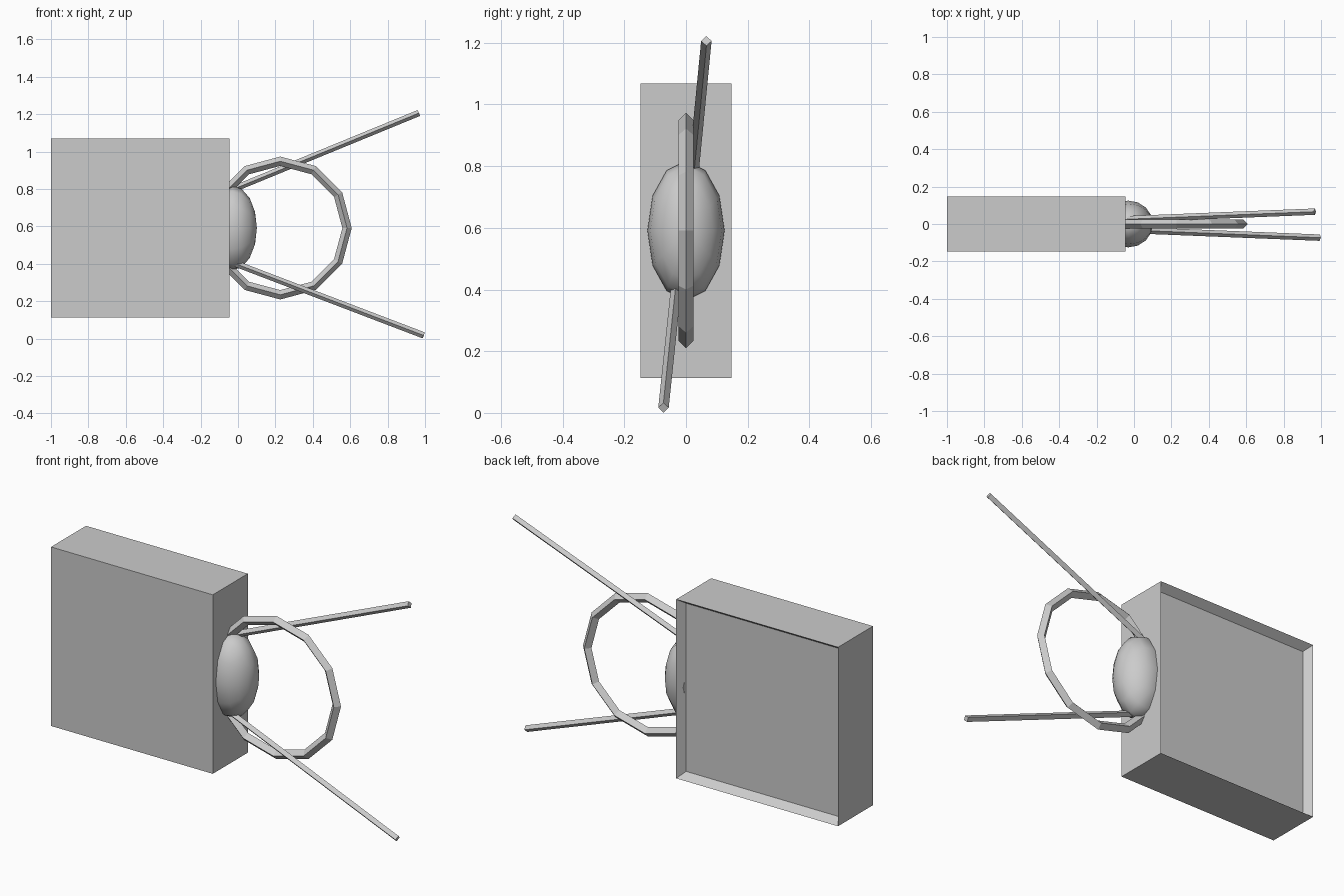
import bpy, bmesh, math
from mathutils import Vector, Matrix

if "Cube" in bpy.data.objects:
    bpy.data.objects.remove(bpy.data.objects["Cube"])


def add_object(name, bm):
    mesh = bpy.data.meshes.new(name)
    bmesh.ops.recalc_face_normals(bm, faces=bm.faces)
    bm.to_mesh(mesh)
    bm.free()
    obj = bpy.data.objects.new(name, mesh)
    bpy.context.collection.objects.link(obj)
    return obj


def rod(name, start, end, radius):
    # four-sided bar with its edges turned up, down and sideways
    a, b = Vector(start), Vector(end)
    turn = (b - a).to_track_quat('Z', 'Y').to_matrix().to_4x4()
    bm = bmesh.new()
    bmesh.ops.create_cone(bm, cap_ends=True, segments=4, radius1=radius, radius2=radius,
                          depth=(b - a).length, matrix=Matrix.Translation((a + b) / 2) @ turn)
    return add_object(name, bm)


# Square case with a recessed back panel
bm = bmesh.new()
bmesh.ops.create_cube(bm, size=1, matrix=Matrix.Translation((-0.523, 0, 0.591))
                      @ Matrix.Diagonal((0.955, 0.295, 0.955, 1)))
bm.normal_update()
back = max(bm.faces, key=lambda f: f.normal.y)
bmesh.ops.inset_region(bm, faces=[back], thickness=0.041)
bmesh.ops.translate(bm, verts=back.verts, vec=(0, -0.042, 0))
add_object("case", bm)

# Bulging dome on the side of the case, its pole facing +x
bm = bmesh.new()
bmesh.ops.create_uvsphere(bm, u_segments=12, v_segments=8, radius=1,
                          matrix=Matrix.Translation((-0.03, 0, 0.591))
                          @ Matrix.Diagonal((0.131, 0.125, 0.226, 1))
                          @ Matrix.Rotation(math.pi / 2, 4, 'Y'))
bmesh.ops.bisect_plane(bm, geom=bm.verts[:] + bm.edges[:] + bm.faces[:],
                       plane_co=(-0.07, 0, 0), plane_no=(-1, 0, 0), clear_outer=True)
for f in bm.faces:
    f.smooth = True
add_object("dome", bm)

# Twelve-sided upright ring
bpy.ops.mesh.primitive_torus_add(location=(0.226, 0, 0.591), rotation=(math.pi / 2, 0, 0),
                                 major_segments=12, minor_segments=4,
                                 major_radius=0.357, minor_radius=0.025)
ring = bpy.context.object
ring.name = "ring"
ring.data.shade_flat()

# Two splayed rods
rod("upper_rod", (-0.03, 0.026, 0.797), (0.967, 0.066, 1.206), 0.017)
rod("lower_rod", (-0.03, -0.032, 0.407), (0.993, -0.073, 0.017), 0.017)
